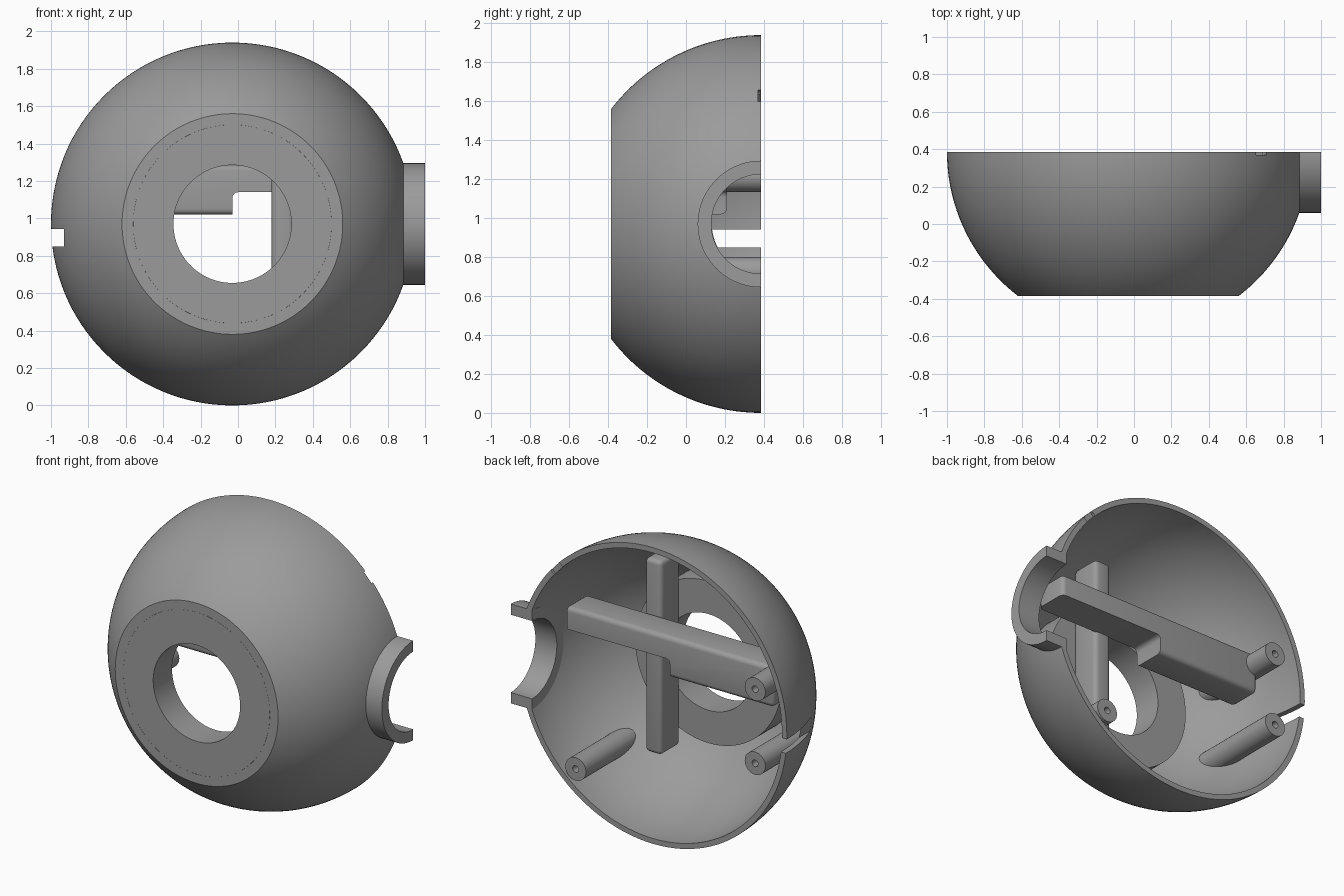
import bpy, bmesh, math
from mathutils import Matrix, Vector

if "Cube" in bpy.data.objects:
    bpy.data.objects.remove(bpy.data.objects["Cube"])

CX, CY, CZ = -0.03, 0.385, 0.97      # centre of the dome, on the open rim plane
R_OUT, R_IN = 0.97, 0.935
FRONT, BOSS = -0.385, -0.19          # front flat and back face of its thick ring

grey = bpy.data.materials.new("grey plastic")
grey.diffuse_color = (0.33, 0.33, 0.33, 1)
grey.use_nodes = True
grey.node_tree.nodes["Principled BSDF"].inputs["Base Color"].default_value = grey.diffuse_color


def finish(name, bm):
    bmesh.ops.recalc_face_normals(bm, faces=bm.faces)
    me = bpy.data.meshes.new(name)
    bm.to_mesh(me)
    bm.free()
    ob = bpy.data.objects.new(name, me)
    bpy.context.collection.objects.link(ob)
    me.materials.append(grey)
    return ob


def lathe(name, profile, axis, origin, steps=96):
    """Closed (radius, offset) profile turned about the x or y axis."""
    bm = bmesh.new()
    rings = []
    for i in range(steps):
        a = 2 * math.pi * i / steps
        ring = []
        for r, h in profile:
            c, s = r * math.cos(a), r * math.sin(a)
            p = Vector((c, h, s)) if axis == 'Y' else Vector((h, c, s))
            ring.append(bm.verts.new(p + Vector(origin)))
        rings.append(ring)
    n = len(profile)
    for i in range(steps):
        a, b = rings[i], rings[(i + 1) % steps]
        for j in range(n):
            k = (j + 1) % n
            bm.faces.new((a[j], a[k], b[k], b[j]))
    return finish(name, bm)


def box(name, lo, hi, bevel=0.0):
    bm = bmesh.new()
    bmesh.ops.create_cube(bm, size=1)
    for v in bm.verts:
        v.co = [(l + h) / 2 + c * (h - l) for l, h, c in zip(lo, hi, v.co)]
    if bevel:
        bmesh.ops.bevel(bm, geom=bm.edges[:], offset=bevel, segments=4,
                        profile=0.5, affect='EDGES')
    return finish(name, bm)


def rod(name, radius, a, b, segs=32):
    a, b = Vector(a), Vector(b)
    bm = bmesh.new()
    m = Matrix.Translation((a + b) / 2) @ (b - a).to_track_quat('Z', 'Y').to_matrix().to_4x4()
    bmesh.ops.create_cone(bm, cap_ends=True, segments=segs, radius1=radius,
                          radius2=radius, depth=(b - a).length, matrix=m)
    return finish(name, bm)


def boolean(ob, cutter, op='DIFFERENCE'):
    mod = ob.modifiers.new("cut", 'BOOLEAN')
    mod.object, mod.operation, mod.solver = cutter, op, 'EXACT'
    bpy.context.view_layer.objects.active = ob
    bpy.ops.object.modifier_apply(modifier=mod.name)
    bpy.data.objects.remove(cutter)


# Hollow dome with front flat, round opening and thick ring inside it
def arc(r, t0, t1, n=28):
    ts = [t0 + (t1 - t0) * i / n for i in range(n + 1)]
    return [(r * math.sin(t), -r * math.cos(t)) for t in ts]


t_out = math.acos((CY - FRONT) / R_OUT)
t_in = math.asin(0.53 / R_IN)
profile = (arc(R_OUT, math.pi / 2, t_out)
           + [(0.315, FRONT - CY), (0.315, BOSS - CY), (0.53, BOSS - CY)]
           + arc(R_IN, t_in, math.pi / 2))
dome = lathe("dome_shell", profile, 'Y', (CX, CY, CZ), 128)

# Side slot, collar opening and small rim dimple
boolean(dome, box("slot_cutter", (-1.2, -0.5, 0.85), (-0.93, 0.6, 0.943)))
boolean(dome, rod("collar_cutter", 0.29, (0.6, CY, CZ), (1.2, CY, CZ), 64))
boolean(dome, rod("dimple_cutter", 0.045, (0.665, 0.37, 1.615), (0.665, 0.5, 1.615)))

# Half-round side collar
collar = lathe("side_collar", [(0.255, 0.845), (0.325, 0.845), (0.325, 1.0), (0.255, 1.0)],
               'X', (0, CY, CZ))
boolean(collar, box("half_cutter", (0.5, CY, 0), (1.5, 1.5, 2)))

# Crossed inner bars
box("upright_bar", (0.18, BOSS - 0.01, 0.37), (0.30, 0.0, 1.64), 0.028)
cross = box("cross_bar", (-0.78, -0.01, 1.02), (0.73, 0.21, 1.285), 0.03)
boolean(cross, box("step_cutter", (-0.03, -0.3, 0.8), (1.2, 0.5, 1.14), 0.03))

# Screw posts rising from the shell to the rim plane
for i, (x, z) in enumerate([(-0.77, 1.21), (-0.77, 0.725), (0.53, 0.34)]):
    post = rod(f"screw_post_{i + 1}", 0.075, (x, CY, z), (x, -0.5, z))
    bm = bmesh.new()
    bmesh.ops.create_uvsphere(bm, u_segments=64, v_segments=32, radius=0.95,
                              matrix=Matrix.Translation((CX, CY, CZ)))
    boolean(post, finish("trim_ball", bm), 'INTERSECT')
    boolean(post, rod("screw_hole_cutter", 0.022, (x, 0.2, z), (x, 0.5, z), 20))

# Smooth curved faces, keep edges crisp
for ob in bpy.context.collection.objects:
    bpy.ops.object.select_all(action='DESELECT')
    ob.select_set(True)
    bpy.context.view_layer.objects.active = ob
    bpy.ops.object.shade_smooth_by_angle(angle=math.radians(30))
